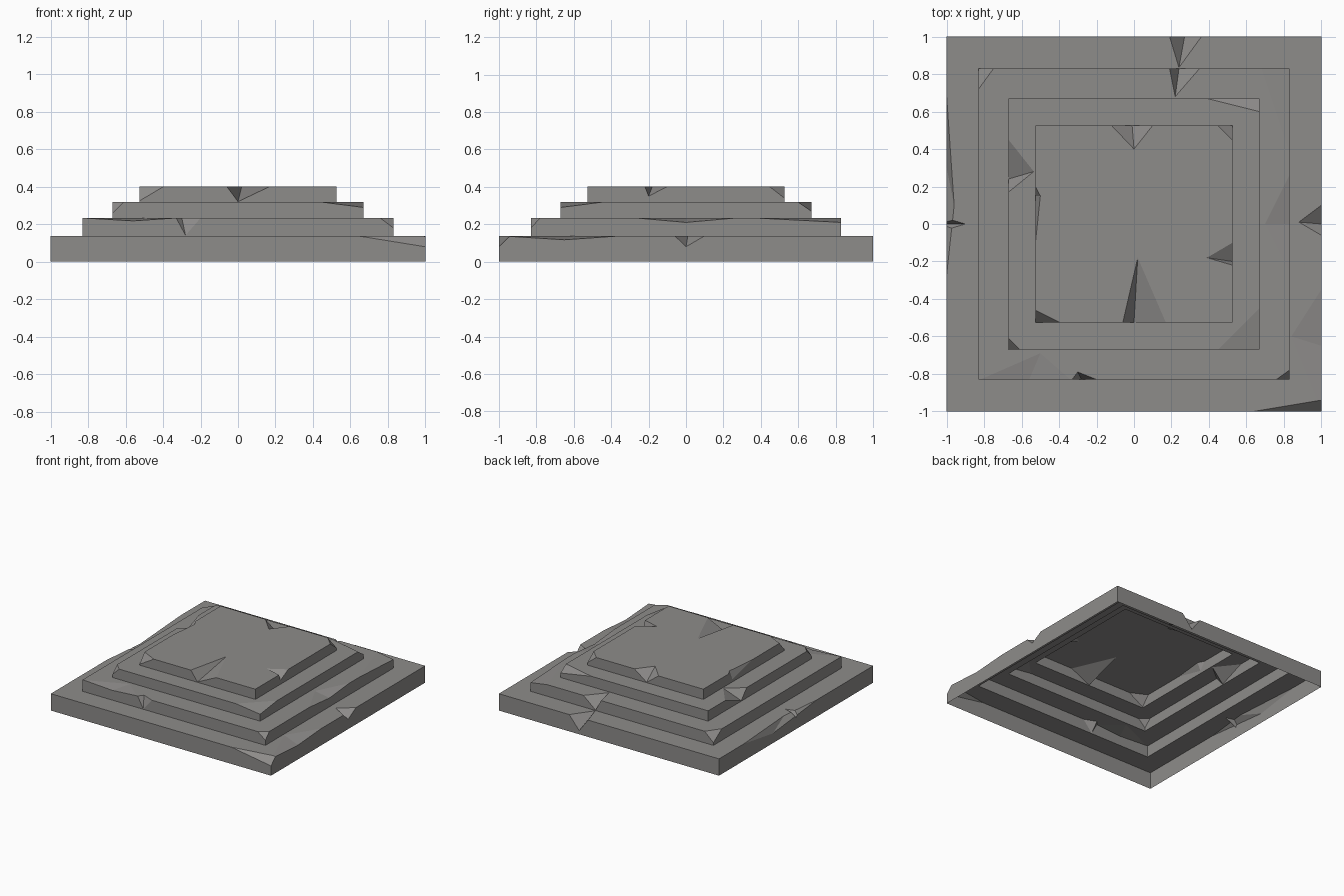
import bpy
import bmesh
from mathutils import Vector

cube = bpy.data.objects.get("Cube")
if cube:
    bpy.data.objects.remove(cube, do_unlink=True)

# Half width and top height of each tier, bottom to top
TIERS = [(1.0, 0.138), (0.83, 0.233), (0.67, 0.318), (0.526, 0.402)]
BASE, SECOND, THIRD, TOP = TIERS

stone = bpy.data.materials.new("grey stone")
stone.use_nodes = True
grey = (0.27, 0.262, 0.255, 1)
stone.diffuse_color = grey
bsdf = stone.node_tree.nodes["Principled BSDF"]
bsdf.inputs["Base Color"].default_value = grey
bsdf.inputs["Roughness"].default_value = 0.9


def make_object(name, bm):
    bmesh.ops.recalc_face_normals(bm, faces=bm.faces)
    mesh = bpy.data.meshes.new(name)
    bm.to_mesh(mesh)
    bm.free()
    mesh.materials.append(stone)
    obj = bpy.data.objects.new(name, mesh)
    bpy.context.scene.collection.objects.link(obj)
    return obj


def ring(bm, half, z):
    corners = ((-1, -1), (1, -1), (1, 1), (-1, 1))
    return [bm.verts.new((sx * half, sy * half, z)) for sx, sy in corners]


# Stepped platform as one closed block
bm = bmesh.new()
rings, floor = [], 0
for half, height in TIERS:
    rings += [ring(bm, half, floor), ring(bm, half, height)]
    floor = height
for low, high in zip(rings, rings[1:]):
    for i in range(4):
        j = (i + 1) % 4
        bm.faces.new((low[i], low[j], high[j], high[i]))
bm.faces.new(rings[0])
bm.faces.new(rings[-1])
platform = make_object("stepped_platform", bm)


def carve(points):
    """Cut the convex hull of the points out of the platform."""
    bm = bmesh.new()
    for p in points:
        bm.verts.new(p)
    bmesh.ops.convex_hull(bm, input=bm.verts)
    cutter = make_object("chip_cutter", bm)
    cutter.hide_render = True
    mod = platform.modifiers.new("chip", "BOOLEAN")
    mod.operation, mod.solver, mod.object = "DIFFERENCE", "EXACT", cutter
    graph = bpy.context.evaluated_depsgraph_get()
    carved = bpy.data.meshes.new_from_object(platform.evaluated_get(graph))
    platform.modifiers.clear()
    platform.data = carved
    bpy.data.objects.remove(cutter, do_unlink=True)


def on_side(side, along, out, z):
    return Vector({"front": (along, -out, z), "back": (along, out, z),
                   "right": (out, along, z), "left": (-out, along, z)}[side])


def edge_chip(side, tier, span, inner, low):
    """Notch: span along the edge, inner = (along, out), low = (along, z)."""
    half, z = tier
    middle = sum(span) / 2
    carve([on_side(side, span[0], half, z), on_side(side, span[1], half, z),
           on_side(side, inner[0], inner[1], z),
           on_side(side, low[0], half, low[1]),
           on_side(side, middle, half + 0.1, z + 0.1)])


def corner_chip(tier, sx, sy, along_x, along_y, low):
    """Knock off a corner by the given lengths along both edges."""
    half, z = tier
    x, y = sx * half, sy * half
    carve([(x - sx * along_x, y, z), (x, y - sy * along_y, z), (x, y, low),
           (x + sx * 0.1, y + sy * 0.1, z + 0.1)])


# Base tier damage
corner_chip(BASE, 1, -1, along_x=0.36, along_y=0.06, low=0.08)
edge_chip("right", BASE, span=(-0.06, 0.1), inner=(0.01, 0.88), low=(0, 0.08))
edge_chip("right", BASE, span=(-0.99, -0.35), inner=(-0.6, 0.84), low=(-0.65, 0.117))
edge_chip("left", BASE, span=(-0.27, 0.68), inner=(0.1, 0.96), low=(0.3, 0.08))
edge_chip("left", BASE, span=(-0.03, 0.03), inner=(0, 0.9), low=(0, 0.09))
edge_chip("back", BASE, span=(0.19, 0.36), inner=(0.24, 0.835), low=(0.27, 0.03))

# Second tier damage
edge_chip("back", SECOND, span=(0.19, 0.35), inner=(0.22, 0.68), low=(0.24, 0.141))
edge_chip("front", SECOND, span=(-0.33, -0.2), inner=(-0.3, 0.79), low=(-0.28, 0.141))
edge_chip("front", SECOND, span=(-0.82, -0.34), inner=(-0.5, 0.69), low=(-0.56, 0.218))
edge_chip("right", SECOND, span=(-0.26, 0.26), inner=(0, 0.7), low=(0, 0.21))
corner_chip(SECOND, 1, 1, along_x=0.15, along_y=0.45, low=0.21)
corner_chip(SECOND, 1, -1, along_x=0.07, along_y=0.05, low=0.18)
corner_chip(SECOND, -1, 1, along_x=0.08, along_y=0.11, low=0.16)

# Third tier damage
edge_chip("left", THIRD, span=(0.17, 0.45), inner=(0.28, 0.535), low=(0.24, 0.237))
corner_chip(THIRD, -1, -1, along_x=0.06, along_y=0.06, low=0.26)
corner_chip(THIRD, 1, -1, along_x=0.22, along_y=0.22, low=0.29)
corner_chip(THIRD, 1, 1, along_x=0.28, along_y=0.07, low=0.27)

# Top tier damage
edge_chip("front", TOP, span=(-0.06, 0.17), inner=(0.02, 0.18), low=(0, 0.321))
edge_chip("back", TOP, span=(-0.12, 0.1), inner=(0, 0.4), low=(-0.01, 0.321))
edge_chip("right", TOP, span=(-0.22, -0.1), inner=(-0.18, 0.39), low=(-0.2, 0.35))
edge_chip("left", TOP, span=(-0.1, 0.2), inner=(0.15, 0.5), low=(0.15, 0.34))
corner_chip(TOP, -1, -1, along_x=0.13, along_y=0.065, low=0.325)
corner_chip(TOP, 1, 1, along_x=0.08, along_y=0.08, low=0.34)

# Open the underside so the platform is a hollow shell
bm = bmesh.new()
bm.from_mesh(platform.data)
under = [f for f in bm.faces if all(v.co.z < 0.001 for v in f.verts)]
bmesh.ops.delete(bm, geom=under, context="FACES")
bm.to_mesh(platform.data)
bm.free()
